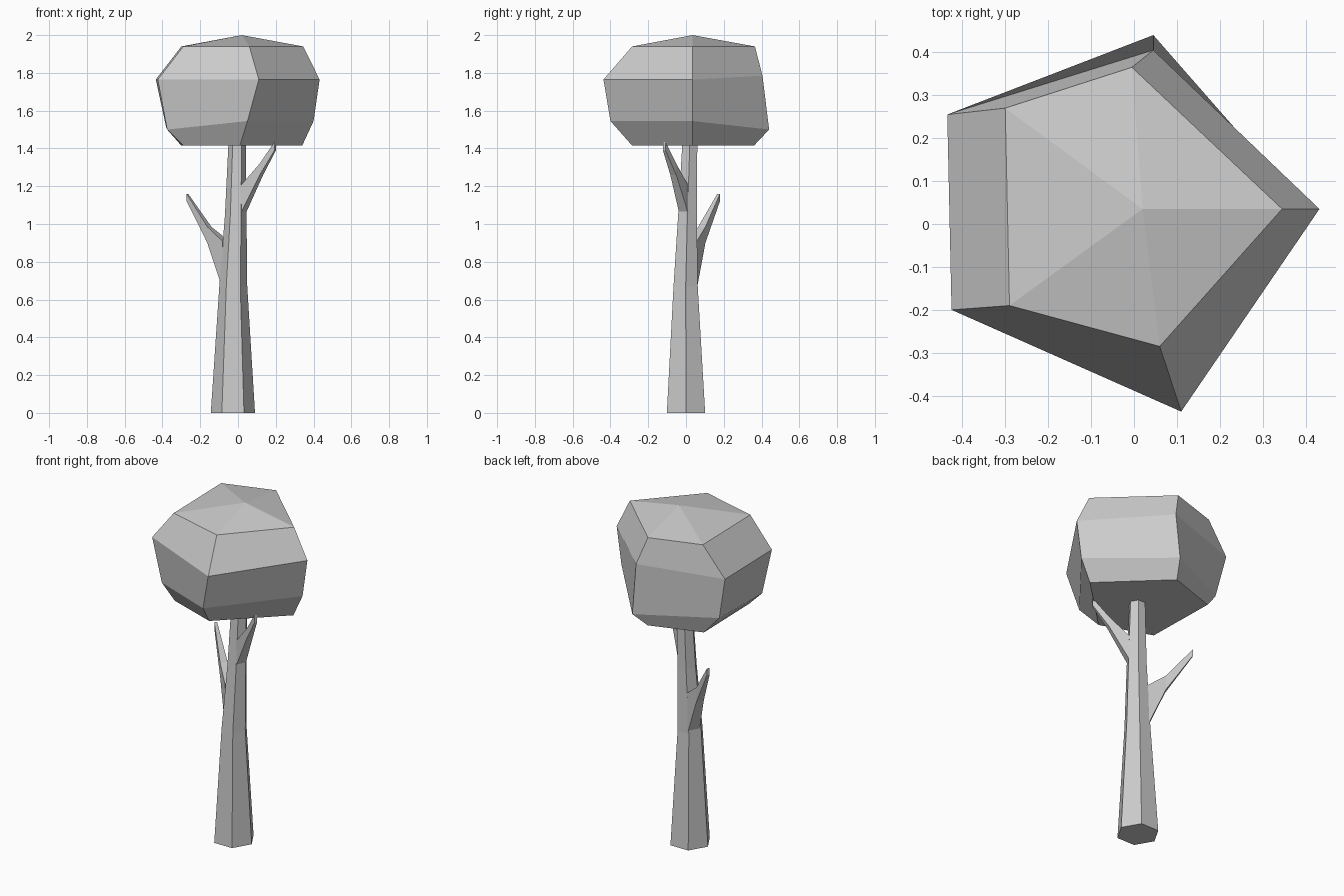
import bpy
from math import cos, sin, radians
from mathutils import Vector

cube = bpy.data.objects.get("Cube")
if cube:
    bpy.data.objects.remove(cube, do_unlink=True)

grey = bpy.data.materials.new("plain grey")
grey.use_nodes = True
colour = (0.6, 0.6, 0.6, 1)
grey.diffuse_color = colour
grey.node_tree.nodes["Principled BSDF"].inputs["Base Color"].default_value = colour


def loft(name, rings, apex=None):
    """Join equal-sized rings, bottom to top, closing the ends with a cap or a point."""
    n = len(rings[0])
    verts = [v for ring in rings for v in ring]
    faces = [tuple(reversed(range(n)))]
    for r in range(len(rings) - 1):
        for i in range(n):
            a, b = r * n + i, r * n + (i + 1) % n
            faces.append((a, b, b + n, a + n))
    last = range(len(verts) - n, len(verts))
    if apex:
        verts.append(apex)
        faces += [(last[i], last[(i + 1) % n], len(verts) - 1) for i in range(n)]
    else:
        faces.append(tuple(last))
    mesh = bpy.data.meshes.new(name)
    mesh.from_pydata(verts, [], faces)
    mesh.materials.append(grey)
    obj = bpy.data.objects.new(name, mesh)
    bpy.context.collection.objects.link(obj)
    return obj


# Trunk: leaning, tapering hexagon
def hexagon(x, y, z, r):
    return [(x + r * cos(radians(60 * i)), y + r * sin(radians(60 * i)), z) for i in range(6)]


loft("trunk", [hexagon(-0.027, 0, 0, 0.117), hexagon(-0.025, -0.002, 0.67, 0.074),
               hexagon(-0.012, 0.008, 1.05, 0.057), hexagon(-0.005, 0.02, 1.42, 0.046)])


# Branches: four-sided limbs growing out of one trunk face
def branch(name, centre, angle, sections):
    out = Vector((cos(radians(angle)), sin(radians(angle)), 0))
    side = Vector((-out.y, out.x, 0))
    rings = []
    for reach, low, high, half, shift in sections:
        mid = Vector(centre) + out * reach + side * shift
        rings.append([mid + side * s * half + Vector((0, 0, z))
                      for s, z in ((-1, low), (1, low), (1, high), (-1, high))])
    loft(name, rings)


branch("right_branch", (-0.022, 0.002, 0), 150,
       [(0.05, 0.66, 0.91, 0.036, 0), (0.153, 0.9, 0.985, 0.022, -0.006),
        (0.298, 1.12, 1.16, 0.008, -0.025)])
branch("left_branch", (-0.01, 0.01, 0), 330,
       [(0.04, 1.05, 1.2, 0.028, 0), (0.155, 1.26, 1.32, 0.018, 0),
        (0.242, 1.39, 1.435, 0.008, -0.005)])

# Crown: irregular five-sided block with a shallow peak
crown = loft("crown", [
    [(-0.3, 0.26, 1.415), (-0.29, -0.18, 1.415), (0.01, -0.285, 1.415),
     (0.34, 0.035, 1.415), (0, 0.36, 1.415)],
    [(-0.38, 0.23, 1.51), (-0.375, -0.18, 1.5), (0.05, -0.4, 1.545),
     (0.4, 0.035, 1.545), (0.045, 0.44, 1.5)],
    [(-0.435, 0.255, 1.765), (-0.425, -0.2, 1.765), (0.11, -0.437, 1.765),
     (0.432, 0.035, 1.765), (0.045, 0.405, 1.785)],
    [(-0.3, 0.27, 1.94), (-0.29, -0.19, 1.94), (0.06, -0.285, 1.94),
     (0.345, 0.035, 1.94), (-0.005, 0.365, 1.94)],
], apex=(0.02, 0.035, 2.0))
